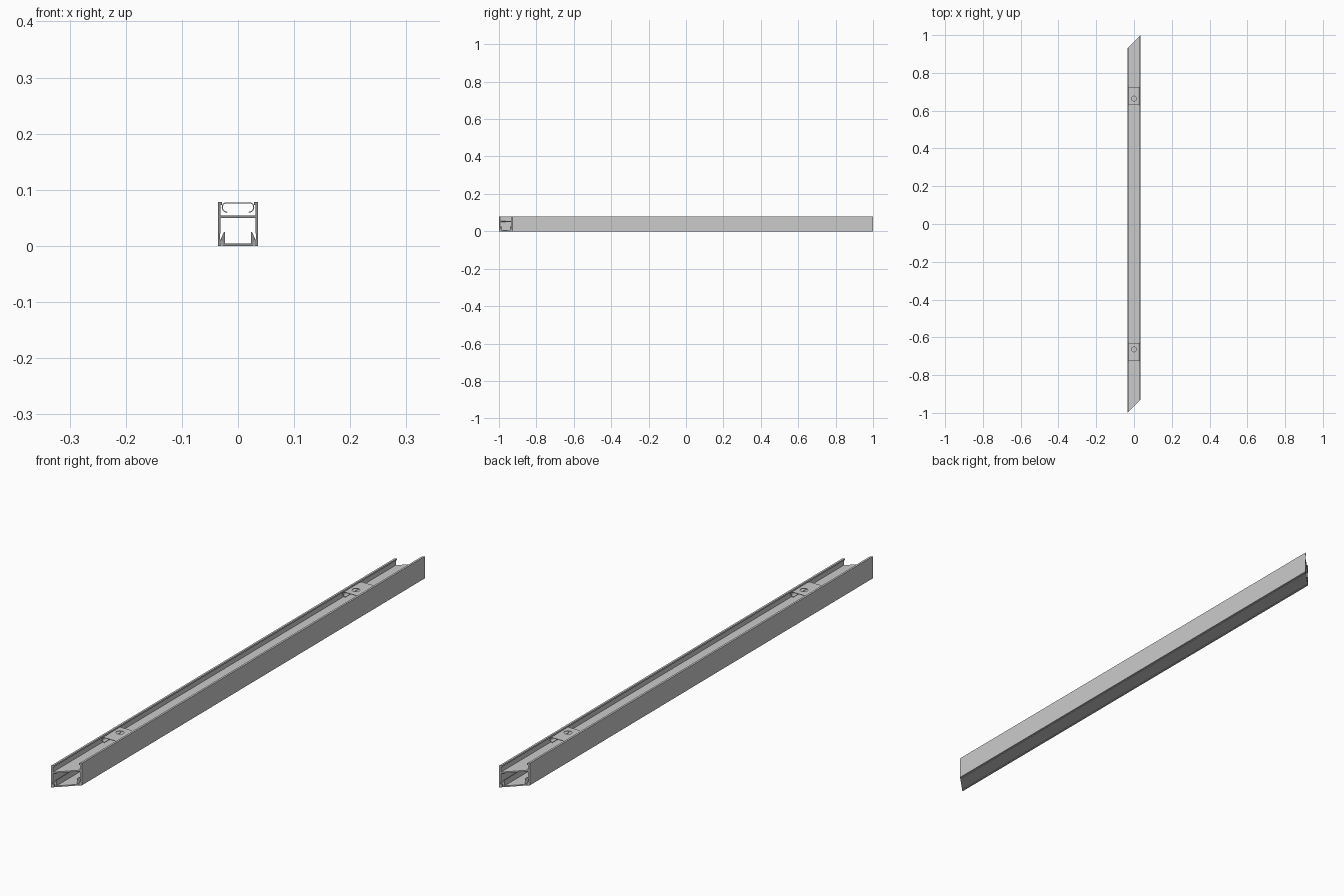
import bpy, bmesh, math

cube = bpy.data.objects.get("Cube")
if cube:
    bpy.data.objects.remove(cube)

HALF_LENGTH = 0.964   # half the length along the centre line

metal = bpy.data.materials.new("light grey")
metal.use_nodes = True
grey = (0.6, 0.6, 0.6, 1)
metal.diffuse_color = grey
metal.node_tree.nodes["Principled BSDF"].inputs["Base Color"].default_value = grey


def make_object(name, bm):
    bmesh.ops.recalc_face_normals(bm, faces=bm.faces)
    mesh = bpy.data.meshes.new(name)
    bm.to_mesh(mesh)
    bm.free()
    mesh.materials.append(metal)
    obj = bpy.data.objects.new(name, mesh)
    bpy.context.collection.objects.link(obj)
    return obj


def mirrored(half):
    """Complete a half profile that runs from +x across the centre."""
    return half + [(-x, z) for x, z in reversed(half)]


def mitred_extrusion(name, profile):
    """Extrude a closed profile along y with both ends cut at 45 degrees."""
    bm = bmesh.new()
    front = [bm.verts.new((x, x - HALF_LENGTH, z)) for x, z in profile]
    back = [bm.verts.new((x, x + HALF_LENGTH, z)) for x, z in profile]
    bm.faces.new(front)
    bm.faces.new(back[::-1])
    for i in range(len(profile)):
        j = (i + 1) % len(profile)
        bm.faces.new((front[i], front[j], back[j], back[i]))
    return make_object(name, bm)


# Channel: side walls, top lips, middle shelf and bottom hooks
shelf_top, shelf_bottom, inner = 0.0545, 0.0495, 0.0315
channel_half = [
    (inner, shelf_top), (inner, 0.073), (0.0285, 0.073), (0.0285, 0.0785),
    (0.0357, 0.0785), (0.0357, 0), (0.029, 0), (0.029, 0.009),
    (0.0325, 0.012), (0.0325, 0.02), (inner, 0.022), (inner, shelf_bottom),
]
# one side runs downwards, the mirrored side runs back up
mitred_extrusion("channel", mirrored(channel_half))

# Snap-in bottom cover with barbed legs
cover_half = [(0.0235, 0.0045), (0.0235, 0.025), (0.025, 0.025),
              (0.031, 0.011), (0.0275, 0.009), (0.0275, 0)]
mitred_extrusion("bottom_cover", mirrored(cover_half))


# Spring clips: bent strip with curled sides and a screw hole
def clip_path():
    half = [(0.019, 0.0595)]
    for i in range(9):     # lower curl
        a = math.radians(-50 + 50 * i / 8)
        half.append((0.0185 + 0.0095 * math.cos(a), 0.069 + 0.0095 * math.sin(a)))
    for i in range(1, 8):  # upper corner
        a = math.radians(90 * i / 7)
        half.append((0.021 + 0.007 * math.cos(a), 0.0695 + 0.007 * math.sin(a)))
    return mirrored(half)


def spring_clip(name, side):
    y_near, y_far, y_hole = 0.63 * side, 0.725 * side, 0.664 * side
    bm = bmesh.new()
    rows = [[bm.verts.new((x, y, z)) for x, z in clip_path()]
            for y in (y_near, y_far)]
    for i in range(len(rows[0]) - 1):
        bm.faces.new((rows[0][i], rows[0][i + 1], rows[1][i + 1], rows[1][i]))
    clip = make_object(name, bm)
    solid = clip.modifiers.new("thickness", "SOLIDIFY")
    solid.thickness = 0.002
    solid.offset = 0

    # hole through the flat top only
    bm = bmesh.new()
    bmesh.ops.create_cone(bm, cap_ends=True, segments=24,
                          radius1=0.013, radius2=0.013, depth=0.02)
    bmesh.ops.translate(bm, verts=bm.verts, vec=(0, y_hole, 0.078))
    cutter = make_object("hole_cutter", bm)
    cutter.hide_render = True
    cut = clip.modifiers.new("screw_hole", "BOOLEAN")
    cut.operation = "DIFFERENCE"
    cut.solver = "EXACT"
    cut.object = cutter

    # bake the modifiers and drop the cutter
    bpy.context.view_layer.update()
    graph = bpy.context.evaluated_depsgraph_get()
    baked = bpy.data.meshes.new_from_object(clip.evaluated_get(graph))
    clip.modifiers.clear()
    clip.data = baked
    bpy.data.objects.remove(cutter)

    bpy.ops.object.select_all(action="DESELECT")
    clip.select_set(True)
    bpy.context.view_layer.objects.active = clip
    bpy.ops.object.shade_smooth_by_angle(angle=math.radians(35))


spring_clip("front_clip", -1)
spring_clip("back_clip", 1)
